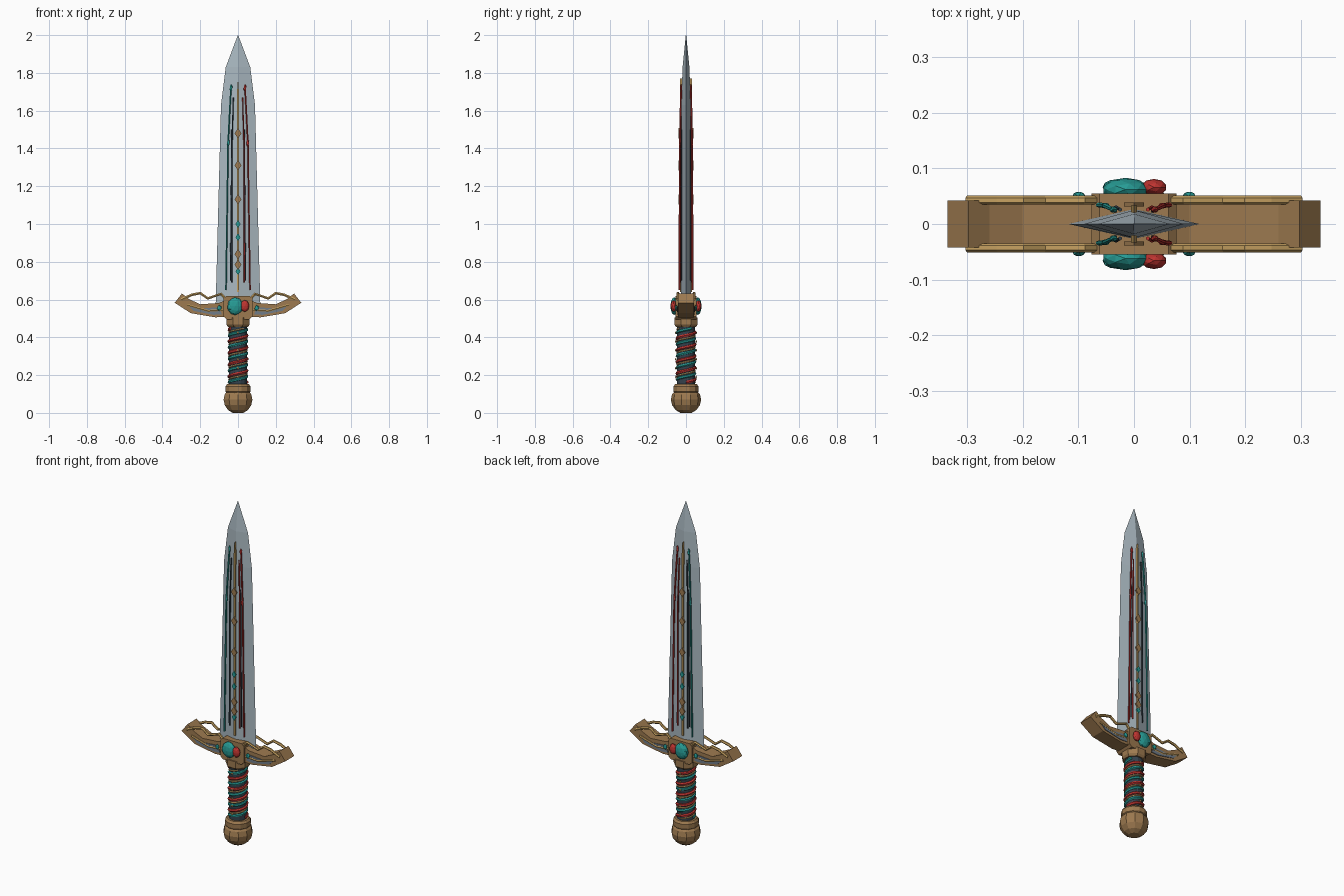
import bpy, bmesh, math
from mathutils import Matrix, Vector

if "Cube" in bpy.data.objects:
    bpy.data.objects.remove(bpy.data.objects["Cube"])


def mat(name, r, g, b):
    m = bpy.data.materials.new(name)
    m.diffuse_color = (r, g, b, 1)
    m.use_nodes = True
    m.node_tree.nodes["Principled BSDF"].inputs["Base Color"].default_value = m.diffuse_color
    return m


STEEL = mat("steel", .40, .48, .53)
BRONZE = mat("bronze", .34, .195, .08)
GOLD = mat("gold", .57, .36, .12)
TEAL = mat("teal", .02, .33, .30)
RED = mat("red", .52, .035, .03)
SLATE = mat("dark slate", .035, .055, .075)
GREY = mat("blue grey", .16, .20, .25)


def finish(name, bm, material):
    bmesh.ops.recalc_face_normals(bm, faces=bm.faces)
    me = bpy.data.meshes.new(name)
    bm.to_mesh(me)
    bm.free()
    me.materials.append(material)
    ob = bpy.data.objects.new(name, me)
    bpy.context.collection.objects.link(ob)
    return ob


def loft(name, rings, material):
    """Skin a stack of equal-length rings and cap both ends."""
    bm = bmesh.new()
    rows = [[bm.verts.new(p) for p in ring] for ring in rings]
    n = len(rows[0])
    for a, b in zip(rows, rows[1:]):
        for i in range(n):
            j = (i + 1) % n
            bm.faces.new((a[i], a[j], b[j], b[i]))
    bm.faces.new(rows[0])
    bm.faces.new(rows[-1])
    return finish(name, bm, material)


def lathe(name, profile, sides, material):
    def ring(r, z):
        return [(r * math.cos(2 * math.pi * (i + .5) / sides),
                 r * math.sin(2 * math.pi * (i + .5) / sides), z) for i in range(sides)]
    return loft(name, [ring(r, z) for r, z in profile], material)


def plate(name, xz, y0, y1, material):
    """Extrude an x-z outline between two y depths."""
    return loft(name, [[(x, y, z) for x, z in xz] for y in (y0, y1)], material)


def gem(name, pos, size, material, detail=1):
    bm = bmesh.new()
    bmesh.ops.create_icosphere(bm, subdivisions=detail, radius=1,
                               matrix=Matrix.Translation(pos) @ Matrix.Diagonal((*size, 1)))
    return finish(name, bm, material)


def tube(name, pts, radius, material):
    cu = bpy.data.curves.new(name, 'CURVE')
    cu.dimensions = '3D'
    cu.bevel_depth = radius
    cu.bevel_resolution = 1
    cu.use_fill_caps = True
    sp = cu.splines.new('POLY')
    sp.points.add(len(pts) - 1)
    for p, co in zip(sp.points, pts):
        p.co = (*co, 1)
    cu.materials.append(material)
    ob = bpy.data.objects.new(name, cu)
    bpy.context.collection.objects.link(ob)
    me = bpy.data.meshes.new_from_object(ob)
    bpy.data.objects.remove(ob)
    for p in me.polygons:
        p.use_smooth = False
    bpy.context.collection.objects.link(bpy.data.objects.new(name, me))


# Blade: diamond section tapering to a point
loft("blade", [[(-w, 0, z), (0, -t, z), (w, 0, z), (0, t, z)] for z, w, t in
               ((.58, .118, .027), (1.63, .09, .025), (1.83, .065, .018), (2.0, .001, .001))], STEEL)

# Pommel, collars and grip core
lathe("pommel", [(.03, 0), (.055, .015), (.074, .042), (.08, .07), (.074, .098), (.06, .115)], 10, BRONZE)
lathe("pommel_collar", [(.058, .10), (.069, .112), (.069, .14), (.06, .152)], 12, BRONZE)
lathe("grip_core", [(.048, .14), (.048, .47)], 12, SLATE)
lathe("grip_collar", [(.058, .456), (.067, .468), (.067, .505)], 8, BRONZE)


# Grip wrapping: interleaved helices
def helix(name, phase, radius, thick, material):
    turns, n = 4.6, 74
    tube(name, [(radius * math.cos(phase + 2 * math.pi * turns * i / n),
                 radius * math.sin(phase + 2 * math.pi * turns * i / n),
                 .162 + .285 * i / n) for i in range(n + 1)], thick, material)


helix("red_wrap", 0, .047, .009, RED)
helix("teal_wrap", math.pi, .047, .008, TEAL)
helix("gold_wire", math.pi / 2, .048, .004, GOLD)

# Guard centre block with chamfered corners
plate("guard_block", [(-.06, .495), (.06, .495), (.076, .51), (.076, .605), (.062, .618),
                      (-.062, .618), (-.076, .605), (-.076, .51)], -.055, .055, BRONZE)

for sx, side in ((-1, "left"), (1, "right")):
    # Guard arm, gently rising and flaring to the tip
    arm = [(.06, .508), (.12, .506), (.25, .528), (.335, .583), (.297, .632),
           (.26, .603), (.20, .575), (.10, .582), (.06, .60)]
    plate("guard_arm_" + side, [(sx * x, z) for x, z in arm], -.042, .042, BRONZE)

for sy, face in ((-1, "front"), (1, "back")):
    # Central jewels
    gem("teal_gem_" + face, (-.015, sy * .062, .565), (.042, .021, .047), TEAL, 2)
    gem("teal_gem_lobe_" + face, (-.036, sy * .066, .562), (.023, .015, .026), TEAL)
    gem("red_gem_" + face, (.036, sy * .066, .566), (.023, .015, .031), RED, 2)
    for sx, side in ((-1, "left"), (1, "right")):
        tag = face + "_" + side
        # Guard rods, inlays and studs
        tube("guard_rod_" + tag, [(sx * x, sy * .043, z) for x, z in (
            (.065, .602), (.09, .63), (.16, .606), (.20, .634), (.245, .625), (.30, .60))], .008, GOLD)
        plate("guard_inlay_" + tag, [(sx * x, z) for x, z in (
            (.085, .522), (.13, .519), (.235, .54), (.265, .57), (.20, .552), (.10, .56))],
            sy * .04, sy * .046, GREY)
        tube("guard_trim_" + tag, [(sx * x, sy * .044, z) for x, z in (
            (.08, .545), (.16, .54), (.27, .572))], .006, GOLD)
        gem("guard_stud_" + tag, (sx * .099, sy * .05, .555), (.013, .009, .016), TEAL)

        # Coloured veins running up the blade
        col = TEAL if sx < 0 else RED
        tube("outer_vein_" + tag, [(sx * x, sy * y, z) for x, y, z in (
            (.064, .034, .65), (.059, .034, 1.0), (.053, .033, 1.42), (.044, .029, 1.6),
            (.037, .025, 1.73))], .0045, col)
        tube("inner_vein_" + tag, [(sx * x, sy * y, z) for x, y, z in (
            (.033, .03, .69), (.032, .03, 1.4), (.025, .026, 1.67))], .0035, SLATE if sx < 0 else col)
        tube("vein_shadow_line_" + tag, [(sx * .040, sy * .024, .70),
                                         (sx * .033, sy * .023, 1.5)], .003, SLATE)
        for z, x, y in ((1.43, .051, .033), (1.72, .037, .026)):
            gem("vein_bud_" + tag, (sx * x, sy * y, z), (.008, .006, .022), col)

    # Central gold spine and its diamond ornaments
    plate("blade_spine_" + face, [(-.005, .64), (.005, .64), (.005, 1.70), (0, 1.77), (-.005, 1.70)],
          sy * .02, sy * .033, GOLD)
    for z, col in ((1.48, BRONZE), (1.31, BRONZE), (1.13, BRONZE), (1.0, TEAL), (.93, TEAL),
                   (.84, BRONZE), (.785, BRONZE), (.75, TEAL)):
        r = .018 if col == BRONZE else .013
        plate("spine_diamond_" + face, [(-r, z), (0, z - r * 1.5), (r, z), (0, z + r * 1.5)],
              sy * .031, sy * .039, col)

    # Small rivets down the grip
    for i in range(6):
        gem("grip_rivet_" + face, (0, sy * .054, .19 + .047 * i), (.007, .004, .007), GOLD)
